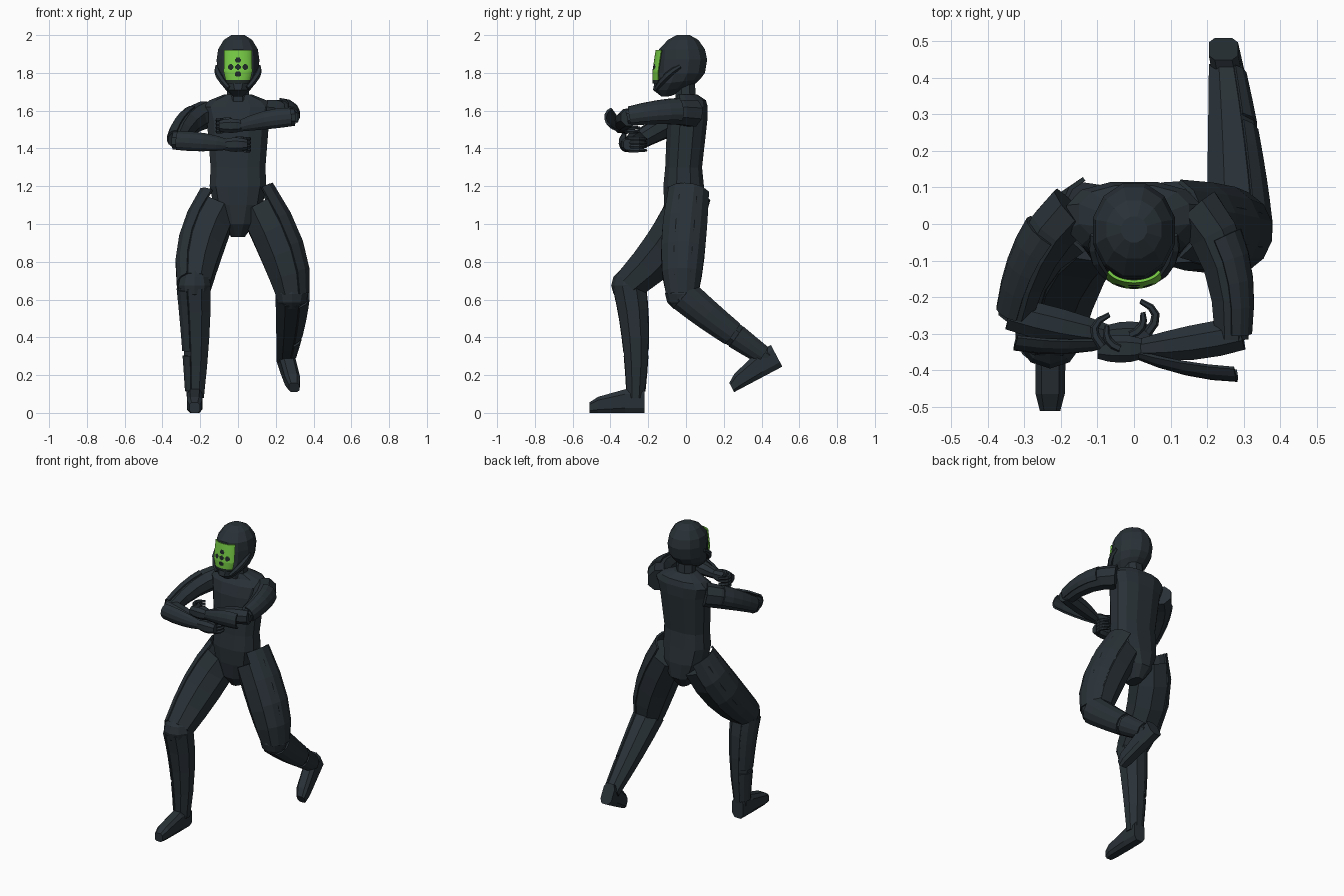
import bpy, bmesh, math
from mathutils import Matrix, Vector as V

if "Cube" in bpy.data.objects:
    bpy.data.objects.remove(bpy.data.objects["Cube"])


def mat(name, rgb):
    m = bpy.data.materials.new(name)
    m.diffuse_color = (*rgb, 1)
    m.use_nodes = True
    m.node_tree.nodes["Principled BSDF"].inputs["Base Color"].default_value = m.diffuse_color
    return m


SUIT = mat("dark slate", (0.022, 0.031, 0.038))
GREEN = mat("visor green", (0.185, 0.6, 0.06))
BLACK = mat("near black", (0.014, 0.022, 0.02))


def profile(rows):
    """Level rings from rows of height, front y, back y, half width."""
    return [(V((0, (f + b) / 2, z)), V((w, 0, 0)), V((0, (b - f) / 2, 0))) for z, f, b, w in rows]


def bend(p, t):
    """Smooth curve through three values, at t = 0, 0.5 and 1."""
    return p[0] * (1 - t) * (1 - 2 * t) + p[1] * 4 * t * (1 - t) + p[2] * t * (2 * t - 1)


def limb(path, radii, ref, start=0.0, end=1.0, steps=4, shift=V()):
    """Rings square to a bent path; angle 0 points along ref, shift fades out along the path."""
    out = []
    for i in range(steps + 1):
        t = start + (end - start) * i / steps
        d = (bend(path, t + .01) - bend(path, t - .01)).normalized()
        u = (V(ref) - d * d.dot(V(ref))).normalized()
        r = bend(radii, t)
        out.append((bend(path, t) + shift * (1 - t), u * r, d.cross(u) * r))
    return out


def strip(rings, angles, power=1.0, grow=1.0, closed=False, rule=None):
    bm = bmesh.new()
    f = lambda w: math.copysign(abs(w) ** power, w) * grow
    loops = [[bm.verts.new(c + u * f(math.cos(a)) + v * f(math.sin(a))) for a in angles]
             for c, u, v in rings]
    n = len(angles)
    for p, q in zip(loops, loops[1:]):
        for i in range(n if closed else n - 1):
            j = (i + 1) % n
            face = bm.faces.new((p[i], p[j], q[j], q[i]))
            if rule:
                face.material_index = rule(face.calc_center_median())
    if closed:
        bm.faces.new(loops[0])
        bm.faces.new(loops[-1])
    bmesh.ops.recalc_face_normals(bm, faces=bm.faces)
    return bm


def finish(name, bm, mats=(SUIT,)):
    me = bpy.data.meshes.new(name)
    bm.to_mesh(me)
    bm.free()
    for m in mats:
        me.materials.append(m)
    ob = bpy.data.objects.new(name, me)
    bpy.context.collection.objects.link(ob)
    return ob


def loft(name, rings, n=8, power=1.0):
    """Closed body through rings."""
    angles = [2 * math.pi * (i + .5) / n for i in range(n)]
    grow = 1 / math.cos(math.pi / n) ** power
    return finish(name, strip(rings, angles, power, grow, True))


def shell(name, rings, middle=0, half=65, n=5, grow=1.07, thick=0.012, mats=(SUIT,), rule=None):
    """Thin curved plate over part of the rings."""
    angles = [math.radians(middle - half + 2 * half * i / n) for i in range(n + 1)]
    mod = finish(name, strip(rings, angles, 1, grow, False, rule), mats).modifiers.new("thickness", "SOLIDIFY")
    mod.thickness, mod.offset = thick, 0


# Torso and neck
loft("torso", profile([
    (.93, -.05, .06, .035), (1.0, -.10, .11, .085), (1.1, -.115, .11, .13), (1.2, -.12, .095, .15),
    (1.3, -.11, .085, .145), (1.55, -.10, .113, .165), (1.62, -.08, .115, .185),
    (1.655, -.05, .105, .15), (1.685, -.045, .06, .075)]), 12, .8)
loft("neck", profile([(1.63, -.055, .055, .06), (1.78, -.055, .045, .055)]))

# Helmet, with the lower back sheared up so the chin hangs lowest
head = loft("helmet", profile([
    (1.675, -.13, -.08, .025), (1.71, -.175, .03, .065), (1.745, -.168, .075, .095),
    (1.8, -.152, .10, .110), (1.87, -.15, .112, .113), (1.925, -.143, .10, .105),
    (1.975, -.095, .065, .075), (2.0, -.05, .02, .035)]), 12)
for v in head.data.vertices:
    if v.co.z < 1.76:
        v.co.z += .12 * max(0, v.co.y + .1)


# Visor: green sheet with dark vents and a dark lower grille
def visor_rule(p):
    vents = [(0, 0)] + [(.037 * math.cos(k * math.pi / 2), .037 * math.sin(k * math.pi / 2)) for k in range(4)]
    return int(p.z < 1.762 or any(math.hypot(p.x - x, p.z - 1.83 - z) < .0145 for x, z in vents))


rows = []
for i in range(41):
    t = i / 40
    front = -.174 + .026 * max(0, t - .35)
    rows.append((1.745 + .175 * t, front, front + .085, .079 - .05 * max(0, .35 - t) - .005 * t))
shell("visor", profile(rows), -90, 70, 36, 1.0, .008, (GREEN, BLACK), visor_rule)
for s, side in ((-1, "right"), (1, "left")):
    path = [V((s * .111, -.03, 1.835)), V((s * .100, -.1, 1.785)), V((s * .05, -.155, 1.72))]
    loft(side + "_cheek_guard", limb(path, (.009, .016, .011), (s, -.4, 0)), 6)

# Joints: hip-knee-ankle and shoulder-elbow-wrist, each with a middle point
POSE = {
    "right": dict(
        s=-1, flare=.045,
        thigh=[(-.115, .005, 1.09), (-.195, -.11, .88), (-.23, -.305, .675)],
        shin=[(-.23, -.3, .67), (-.222, -.268, .4), (-.226, -.267, .08)],
        upper_arm=[(-.17, .04, 1.58), (-.265, -.08, 1.53), (-.325, -.25, 1.44)],
        forearm=[(-.34, -.245, 1.44), (-.2, -.28, 1.432), (-.07, -.305, 1.42)],
        heel=(-.228, -.22, 0), toe=(-.23, -.512, 0)),
    "left": dict(
        s=1, flare=.08,
        thigh=[(.115, .005, 1.1), (.235, -.017, .84), (.285, -.02, .63)],
        shin=[(.285, -.02, .63), (.272, .19, .46), (.25, .43, .29)],
        upper_arm=[(.17, .04, 1.585), (.25, -.11, 1.59), (.268, -.31, 1.565)],
        forearm=[(.295, -.3, 1.565), (.16, -.325, 1.55), (.02, -.342, 1.52)],
        heel=(.245, .51, .245), toe=(.297, .255, .11)),
}
SIZE = dict(thigh=(.112, .115, .085), shin=(.086, .07, .045),
            upper_arm=(.07, .061, .046), forearm=(.045, .047, .028))

for side, pose in POSE.items():
    s = pose["s"]
    path = {part: [V(p) for p in pose[part]] for part in SIZE}
    out, up, front = (s, 0, 0), (0, 0, 1), (0, -1, .1)

    # Limbs, with a rounded knee
    for part, radii in SIZE.items():
        loft(f"{side}_{part}", limb(path[part], radii, up if "arm" in part else out))
    bm = bmesh.new()
    bmesh.ops.create_uvsphere(bm, u_segments=10, v_segments=6, radius=.091,
                              matrix=Matrix.Translation(path["thigh"][2]))
    finish(side + "_knee", bm)

    # Guards: outer plates following each limb
    def guard(name, part, ref, start, end, **k):
        shift = k.pop("shift", V())
        steps = k.pop("steps", 4)
        shell(f"{side}_{name}_guard", limb(path[part], SIZE[part], ref, start, end, steps, shift), **k)

    guard("thigh", "thigh", out, -.1, 1, grow=1.06)
    guard("shin", "shin", out, .02, .62)
    guard("ankle", "shin", out, .66, .95, steps=2)
    guard("upper_arm", "upper_arm", (s, -.1, .5), .3, .97)
    guard("forearm", "forearm", front, .08, 1.1, shift=V((0, -pose["flare"], 0)))

    # Foot: wedge from heel to toe with a flat sole
    heel, toe = V(pose["heel"]), V(pose["toe"])
    rise = (toe - heel).cross(V((1, 0, 0))).normalized()
    rings = []
    for t, h, w in ((0, .13, .04), (.35, .125, .042), (.84, .085, .04), (1, .055, .028)):
        rings.append((heel.lerp(toe, t) + rise * h / 2, V((w, 0, 0)), rise * h / 2))
    loft(side + "_foot", rings, 8, .6)

    # Hand: palm carries on from the wrist, fingers curl on an arc
    wrist, along, back = path["forearm"][2], V((-s, 0, 0)), V((0, 1, 0))
    loft(side + "_palm", limb([wrist, wrist + along * .06, wrist + along * .12], (.029, .038, .027), up), 8, .8)

    def finger(name, reach, z, first, last):
        hub = wrist + along * reach + back * .047 + V((0, 0, z))
        arc = [math.radians(first + (last - first) * k / 2) for k in range(3)]
        pts = [hub + (along * math.cos(a) + back * math.sin(a)) * .047 for a in arc]
        loft(f"{side}_{name}", limb(pts, (.011, .01, .006), up), 6)

    for i in range(4):
        finger(f"finger_{i + 1}", .083, .02 * i - .03, -60, 85)
    finger("thumb", .05, .033, -80, 20)
